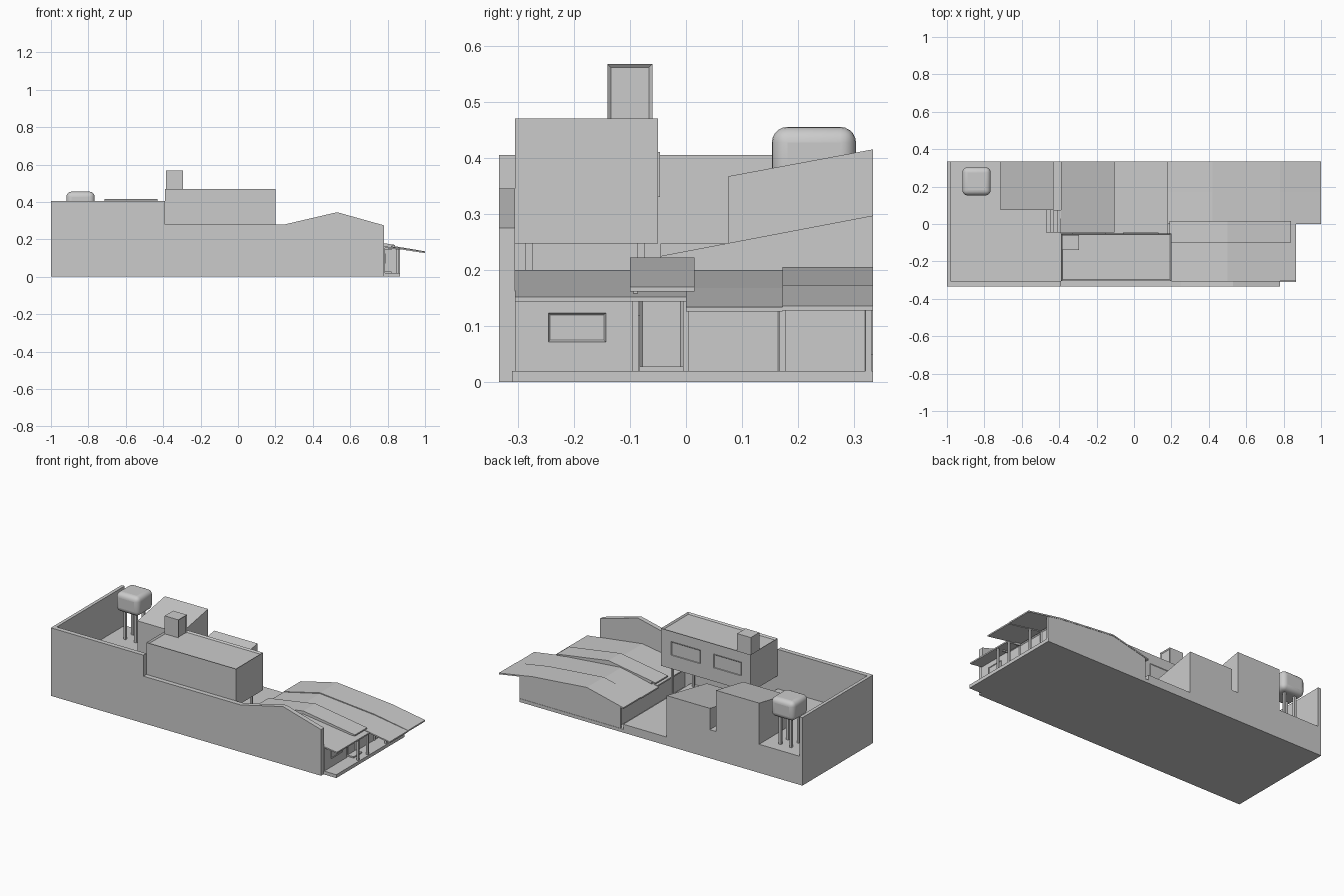
import bpy, bmesh
from mathutils import Vector

if "Cube" in bpy.data.objects:
    bpy.data.objects.remove(bpy.data.objects["Cube"], do_unlink=True)

GREY = (0.6, 0.6, 0.6, 1)
mat = bpy.data.materials.new("plain_grey")
mat.use_nodes = True
mat.diffuse_color = GREY
mat.node_tree.nodes["Principled BSDF"].inputs["Base Color"].default_value = GREY


def finish(name, bm):
    bmesh.ops.recalc_face_normals(bm, faces=bm.faces)
    mesh = bpy.data.meshes.new(name)
    bm.to_mesh(mesh)
    bm.free()
    mesh.materials.append(mat)
    obj = bpy.data.objects.new(name, mesh)
    bpy.context.collection.objects.link(obj)
    return obj


def prism(name, profile, axis, lo, hi):
    """Extrude a profile of (x, z) along y, or of (y, z) along x."""
    place = (lambda p: (p[0], lo, p[1])) if axis == "y" else (lambda p: (lo, p[0], p[1]))
    bm = bmesh.new()
    face = bm.faces.new([bm.verts.new(place(p)) for p in profile])
    new = bmesh.ops.extrude_face_region(bm, geom=[face])["geom"]
    step = Vector((0, hi - lo, 0)) if axis == "y" else Vector((hi - lo, 0, 0))
    bmesh.ops.translate(bm, vec=step, verts=[g for g in new if isinstance(g, bmesh.types.BMVert)])
    return finish(name, bm)


def box(name, x, y, z, recess=None, rim=0.01, depth=0.01):
    """Box from ranges; the face pointing along recess is inset and sunk."""
    bm = bmesh.new()
    bmesh.ops.create_cube(bm, size=1)
    for v in bm.verts:
        v.co = [r[0] if c < 0 else r[1] for c, r in zip(v.co, (x, y, z))]
    if recess:
        bm.normal_update()
        faces = [f for f in bm.faces if f.normal.dot(Vector(recess)) > 0.9]
        bmesh.ops.inset_region(bm, faces=faces, thickness=rim, depth=0)
        bmesh.ops.translate(bm, vec=Vector(recess) * -depth, verts=faces[0].verts)
    return finish(name, bm)


def roof(name, top, y, thick=0.008):
    under = [(x, z - thick) for x, z in reversed(top)]
    return prism(name, top + under, "y", *y)


UP, LEFT = (0, 0, 1), (1, 0, 0)
FRONT, BACK = -0.305, 0.333

# Ground, stepped up towards the tall end
box("base_slab", (-1, 0.865), (-0.31, BACK), (0, 0.02))
box("upper_terrace", (-0.99, -0.39), (-0.31, BACK), (0.01, 0.17))
box("courtyard_floor", (-0.39, 0.18), (-0.31, BACK), (0.01, 0.05))

# Boundary walls
prism("front_wall", [(-1, 0), (0.78, 0), (0.78, 0.275), (0.53, 0.345), (0.25, 0.28),
                     (-0.39, 0.28), (-0.39, 0.405), (-1, 0.405)], "y", -0.333, FRONT)
box("end_wall", (-1, -0.98), (-0.32, BACK), (0, 0.405))

# Raised house with parapet, chimney and rear windows
box("raised_house", (-0.39, 0.2), (FRONT, -0.05), (0.247, 0.47), UP)
box("chimney", (-0.385, -0.295), (-0.14, -0.06), (0.45, 0.567), LEFT, 0.009, 0.005)
for side, x in (("left", (-0.06, 0.13)), ("right", (-0.33, -0.15))):
    box(side + "_rear_window", x, (-0.052, -0.046), (0.33, 0.41), (0, 1, 0), 0.004, 0.002)
for i, y in enumerate((-0.28, -0.08)):
    box(f"house_post_{i}", (0.14, 0.152), (y - 0.006, y + 0.006), (0.04, 0.25))

# Lean-to sheds along the back
prism("tall_shed", [(0.075, 0.16), (BACK, 0.16), (BACK, 0.415), (0.075, 0.367)], "x", -0.715, -0.43)
prism("low_shed", [(-0.045, 0.02), (BACK, 0.02), (BACK, 0.297), (-0.045, 0.225)], "x", -0.39, -0.105)

# Steps from the terrace to the house
for i in range(4):
    box(f"step_{i}", (-0.47 + 0.02 * i, -0.39), (-0.045, 0.075), (0.16, 0.19 + 0.019 * i))

# Water tank on four legs
tank = box("water_tank", (-0.918, -0.766), (0.153, 0.303), (0.34, 0.455))
bevel = tank.modifiers.new("round", "BEVEL")
bevel.width, bevel.segments = 0.028, 5
bpy.context.view_layer.objects.active = tank
tank.select_set(True)
bpy.ops.object.shade_smooth_by_angle()
for i, (dx, dy) in enumerate(((-1, -1), (1, -1), (1, 1), (-1, 1))):
    cx, cy = -0.842 + 0.035 * dx, 0.228 + 0.035 * dy
    box(f"tank_leg_{i}", (cx - 0.007, cx + 0.007), (cy - 0.007, cy + 0.007), (0.16, 0.35))

# Folded roofs of the low house
roof("front_roof", [(0.19, 0.15), (0.5, 0.2), (0.865, 0.152)], (FRONT, 0))
roof("middle_roof", [(0.18, 0.145), (0.42, 0.2), (0.78, 0.168), (1, 0.134)], (0, 0.172))
roof("back_roof", [(0.18, 0.148), (0.42, 0.205), (0.78, 0.173), (1, 0.136)], (0.172, BACK))
roof("raised_roof", [(0.19, 0.172), (0.5, 0.222), (0.84, 0.17)], (-0.1, 0.015))
for i, y in enumerate((-0.09, 0.005)):
    roof(f"raised_roof_curb_{i}", [(0.22, 0.17), (0.5, 0.215), (0.82, 0.167)], (y - 0.004, y + 0.004), 0.025)

# Low house walls
prism("low_back_wall", [(0.2, 0.01), (0.865, 0.01), (0.865, 0.15), (0.78, 0.167),
                        (0.42, 0.2), (0.2, 0.15)], "y", 0.32, 0.331)
box("courtyard_side_wall", (0.22, 0.235), (FRONT, 0.325), (0.01, 0.12))
box("courtyard_side_glass", (0.224, 0.23), (FRONT, 0.325), (0.11, 0.15))
box("end_wall_panel", (0.77, 0.785), (FRONT, -0.095), (0.01, 0.158))
box("end_window", (0.783, 0.789), (-0.245, -0.143), (0.072, 0.123), LEFT, 0.004, 0.003)
box("end_door", (0.77, 0.784), (-0.083, -0.004), (0.01, 0.158), LEFT, 0.008, 0.006)
box("door_step", (0.78, 0.82), (-0.083, -0.004), (0.01, 0.028))
box("middle_panel", (0.77, 0.785), (0, 0.17), (0.01, 0.155), LEFT, 0.008, 0.006)
box("back_panel", (0.77, 0.785), (0.172, 0.325), (0.01, 0.16), LEFT, 0.008, 0.006)

# Porch posts
for i, y in enumerate((-0.09, 0.0, 0.172)):
    box(f"porch_post_{i}", (0.848, 0.86), (y - 0.005, y + 0.005), (0.01, 0.148))
